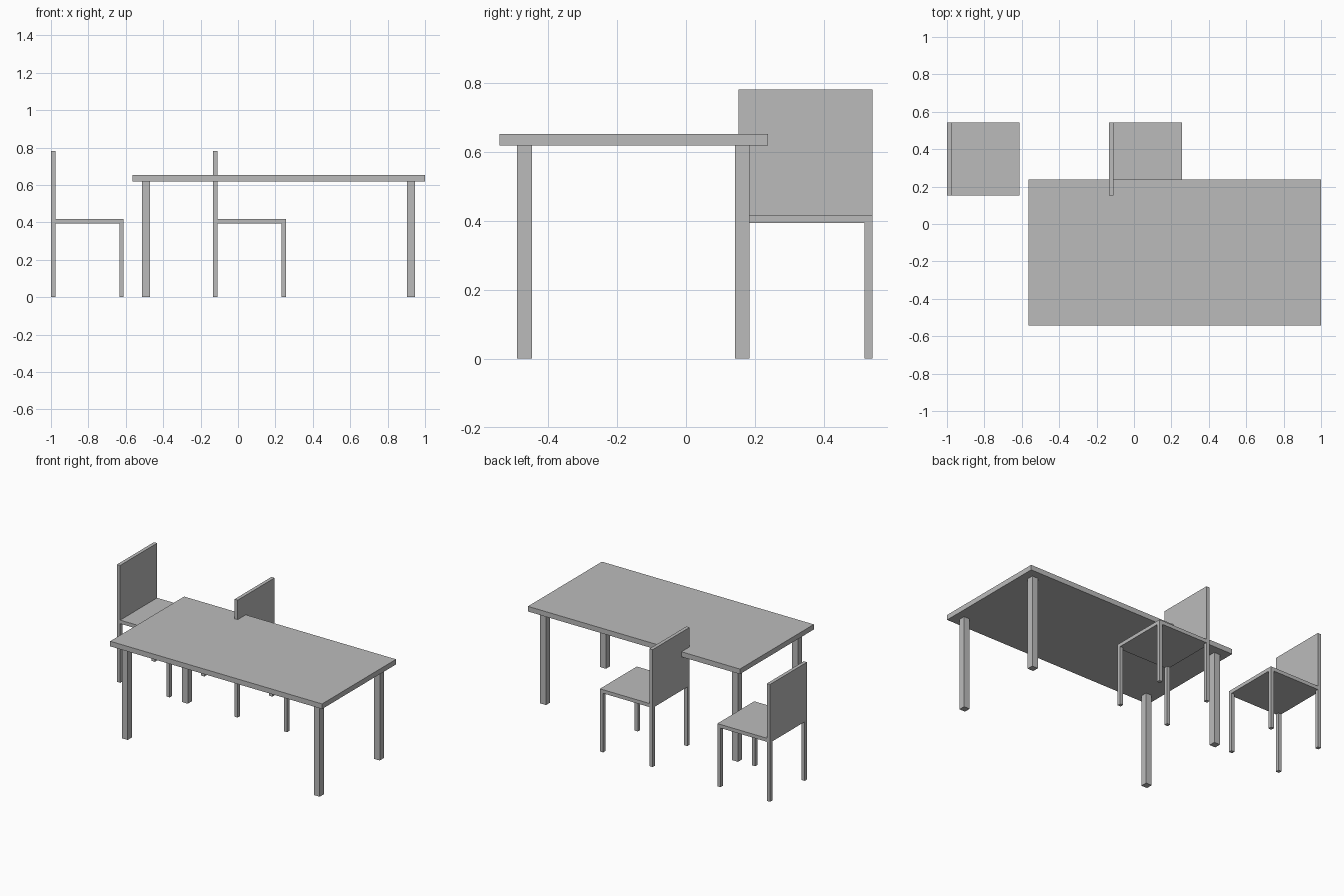
import bpy
import bmesh
from mathutils import Matrix, Vector

if "Cube" in bpy.data.objects:
    bpy.data.objects.remove(bpy.data.objects["Cube"])

grey = bpy.data.materials.new("plain_grey")
grey.diffuse_color = (0.5, 0.5, 0.5, 1)
grey.use_nodes = True
grey.node_tree.nodes["Principled BSDF"].inputs["Base Color"].default_value = grey.diffuse_color


def boxes(name, spans):
    """One object made of boxes, each given as (low corner, high corner)."""
    bm = bmesh.new()
    for low, high in spans:
        low, high = Vector(low), Vector(high)
        size = Matrix.Diagonal((*(high - low), 1))
        bmesh.ops.create_cube(bm, size=1, matrix=Matrix.Translation((low + high) / 2) @ size)
    mesh = bpy.data.meshes.new(name)
    bm.to_mesh(mesh)
    bm.free()
    mesh.materials.append(grey)
    obj = bpy.data.objects.new(name, mesh)
    bpy.context.collection.objects.link(obj)
    return obj


def legs(name, xs, ys, width, height):
    """Square legs at every combination of the low x and y edges."""
    boxes(name, [((x, y, 0), (x + width, y + width, height)) for x in xs for y in ys])


# Table
boxes("table_top", [((-0.564, -0.542, 0.619), (1.0, 0.238, 0.653))])
legs("table_legs", (-0.513, 0.904), (-0.491, 0.142), 0.043, 0.619)

# Two chairs facing +x, the second pushed partly under the table
SIZE, THICK, Y = 0.389, 0.0235, 0.153
for label, x in (("left", -1.0), ("middle", -0.133)):
    far_x, far_y = x + SIZE, Y + SIZE
    legs(label + "_chair_legs", (x, far_x - THICK), (Y, far_y - THICK), THICK, 0.394)
    boxes(label + "_chair_seat", [((x + THICK, Y, 0.394), (far_x, far_y, 0.418))])
    boxes(label + "_chair_back", [((x, Y, 0.394), (x + THICK, far_y, 0.783))])
